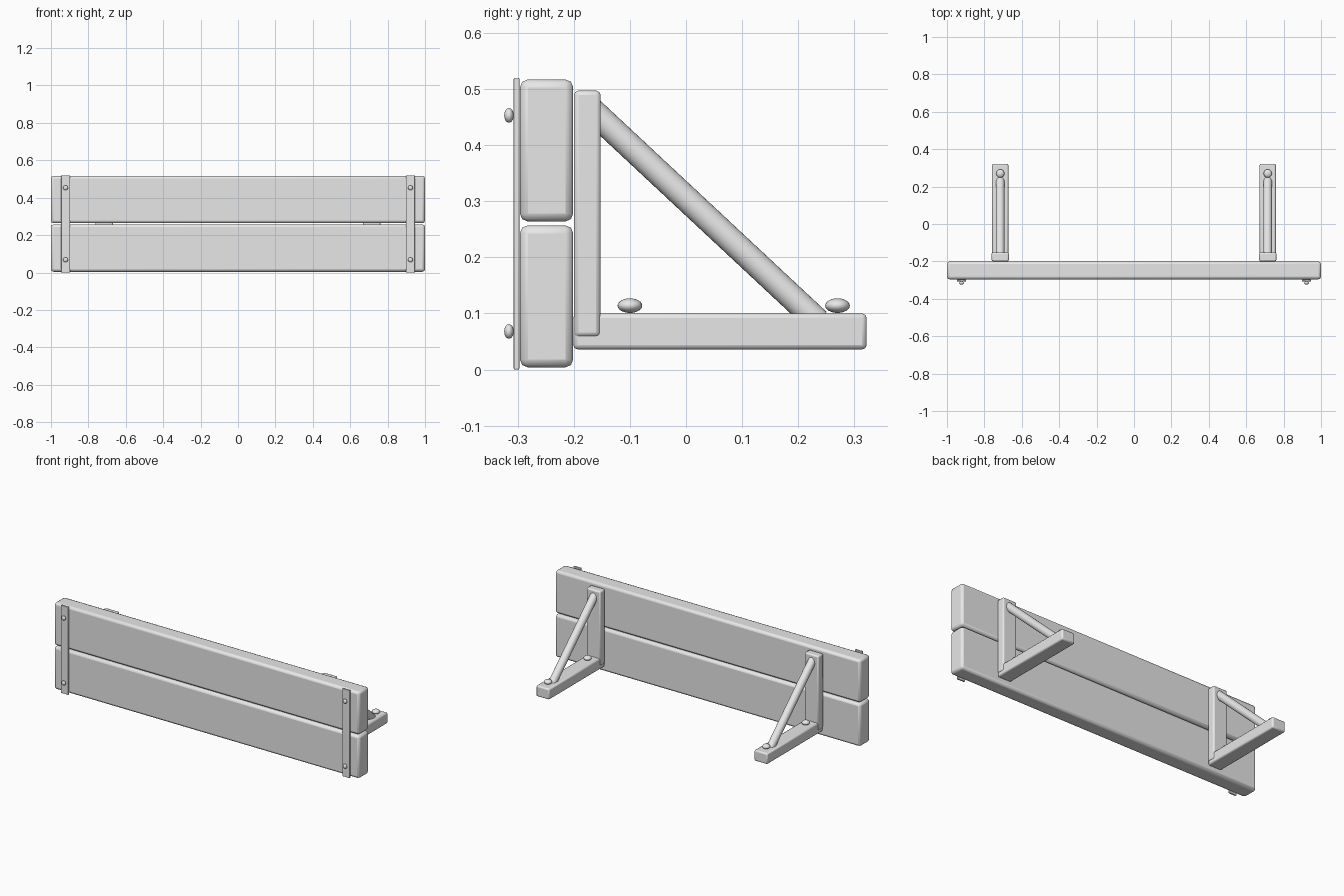
import bpy
import math
from mathutils import Vector

cube = bpy.data.objects.get("Cube")
if cube:
    bpy.data.objects.remove(cube, do_unlink=True)

# Single plain grey for every part
grey = bpy.data.materials.new("plain_grey")
grey.use_nodes = True
grey.diffuse_color = (0.8, 0.8, 0.8, 1)
grey.node_tree.nodes["Principled BSDF"].inputs["Base Color"].default_value = (0.8, 0.8, 0.8, 1)


def finish(name, angle=30):
    obj = bpy.context.object
    obj.name = name
    obj.data.materials.append(grey)
    bpy.ops.object.shade_smooth_by_angle(angle=math.radians(angle))
    return obj


def box(name, low, high, bevel, segments=2):
    """Bevelled box between two opposite corners."""
    low, high = Vector(low), Vector(high)
    bpy.ops.mesh.primitive_cube_add(size=1, location=(low + high) / 2)
    obj = bpy.context.object
    obj.scale = high - low
    bpy.ops.object.transform_apply(location=False, rotation=False, scale=True)
    mod = obj.modifiers.new("rounded_edges", 'BEVEL')
    mod.width = bevel
    mod.segments = segments
    return finish(name)


def rod(name, start, end, radius):
    start, end = Vector(start), Vector(end)
    axis = end - start
    bpy.ops.mesh.primitive_cylinder_add(
        vertices=24, radius=radius, depth=axis.length, location=(start + end) / 2,
        rotation=axis.to_track_quat('Z', 'Y').to_euler())
    return finish(name)


def bolt(name, location, radii):
    """Flattened ball used as a bolt head."""
    bpy.ops.mesh.primitive_uv_sphere_add(segments=20, ring_count=12, radius=1, location=location)
    bpy.context.object.scale = radii
    bpy.ops.object.transform_apply(location=False, rotation=False, scale=True)
    return finish(name, 60)


# Two long planks
for name, bottom in (("lower_plank", 0.004), ("upper_plank", 0.264)):
    box(name, (-1, -0.296, bottom), (1, -0.201, bottom + 0.253), 0.014)

for side, s in (("left", 1), ("right", -1)):
    # Front strap with its bolts
    x = s * 0.922
    box(f"{side}_strap", (x - 0.024, -0.307, 0), (x + 0.024, -0.297, 0.52), 0.002)
    for level, z in (("lower", 0.068), ("upper", 0.453)):
        bolt(f"{side}_{level}_strap_bolt", (x, -0.3155, z), (0.013, 0.0085, 0.013))

    # Rear bracket: post, foot, diagonal brace and bolts
    x = s * 0.715
    box(f"{side}_post", (x - 0.046, -0.2, 0.058), (x + 0.046, -0.152, 0.497), 0.008)
    box(f"{side}_foot", (x - 0.043, -0.201, 0.036), (x + 0.043, 0.322, 0.1), 0.008)
    rod(f"{side}_brace", (x, -0.17, 0.464), (x, 0.235, 0.086), 0.023)
    for place, y in (("inner", -0.1), ("outer", 0.27)):
        bolt(f"{side}_{place}_foot_bolt", (x, y, 0.114), (0.022, 0.022, 0.013))
